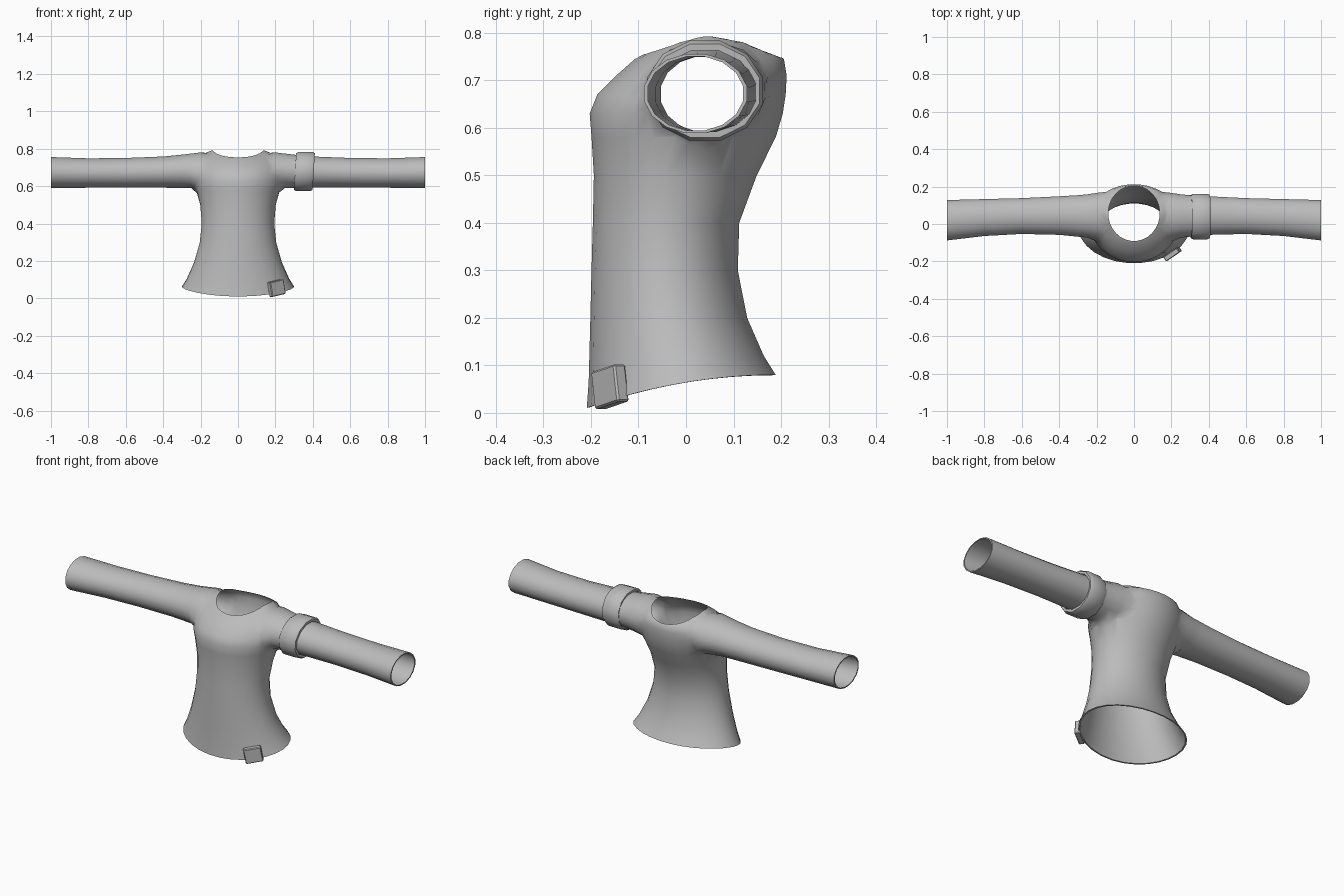
import bpy, bmesh, math
from mathutils import Vector, Matrix

if "Cube" in bpy.data.objects:
    bpy.data.objects.remove(bpy.data.objects["Cube"])


def flat_material(name, value):
    m = bpy.data.materials.new(name)
    m.use_nodes = True
    colour = (value, value, value, 1)
    m.diffuse_color = colour
    m.node_tree.nodes["Principled BSDF"].inputs["Base Color"].default_value = colour
    return m


cloth = flat_material("grey cloth", 0.5)
opening = flat_material("opening", 0.5)  # marks faces that become holes


def ellipse(centre, u, v, sides):
    return [centre + u * math.cos(a) + v * math.sin(a)
            for a in (2 * math.pi * (i + 0.5) / sides for i in range(sides))]


def inset(ring, factor):
    mid = sum(ring, Vector()) / len(ring)
    return [mid + (p - mid) * factor for p in ring]


def loft(name, rings, body_index=0, closed=False):
    """Skin a row of rings; ends get fans marked as openings, or join up."""
    bm = bmesh.new()
    rows = [[bm.verts.new(p) for p in r] for r in rings]
    pairs = list(zip(rows, rows[1:]))
    if closed:
        pairs.append((rows[-1], rows[0]))
    n = len(rows[0])
    for a, b in pairs:
        for i in range(n):
            j = (i + 1) % n
            bm.faces.new((a[i], a[j], b[j], b[i])).material_index = body_index
    if not closed:
        for row in (rows[0], rows[-1]):
            tip = bm.verts.new(sum((v.co for v in row), Vector()) / n)
            for i in range(n):
                bm.faces.new((row[i], row[(i + 1) % n], tip)).material_index = 1
    bmesh.ops.recalc_face_normals(bm, faces=bm.faces)
    me = bpy.data.meshes.new(name)
    bm.to_mesh(me)
    bm.free()
    me.materials.append(cloth)
    if not closed:
        me.materials.append(opening)
    ob = bpy.data.objects.new(name, me)
    bpy.context.collection.objects.link(ob)
    return ob


def activate(ob):
    bpy.ops.object.select_all(action="DESELECT")
    ob.select_set(True)
    bpy.context.view_layer.objects.active = ob


def combine(target, other, operation):
    mod = target.modifiers.new("join", "BOOLEAN")
    mod.operation, mod.solver, mod.object = operation, "EXACT", other
    activate(target)
    bpy.ops.object.modifier_apply(modifier=mod.name)
    bpy.data.objects.remove(other)


# Torso: height, half width, front, back, hem droop
torso = [(.08, .30, -.21, .19, 1), (.12, .274, -.206, .165, .8), (.2, .236, -.203, .13, .4),
         (.3, .206, -.2, .11, .1), (.4, .195, -.197, .113, 0), (.5, .203, -.195, .15, 0),
         (.58, .222, -.2, .19, 0), (.63, .235, -.204, .205, 0), (.67, .24, -.188, .211, 0),
         (.71, .235, -.148, .213, 0), (.745, .215, -.108, .207, 0),
         (.78, .17, -.04, .15, 0), (.795, .13, 0, .09, 0)]
rings = []
for z, w, front, back, droop in torso:
    ring = ellipse(Vector((0, (front + back) / 2, z)), Vector((w, 0, 0)),
                   Vector((0, (back - front) / 2, 0)), 28)
    for p in ring:
        p.z -= 0.07 * droop * ((0.19 - p.y) / 0.4) ** 2
    rings.append(ring)
rings.insert(0, inset(rings[0], 0.97))
shirt = loft("shirt", rings)

# Sleeves: distance out, front, back, bottom, top
sleeve = [(.1, -.04, .13, .62, .74), (.14, -.08, .17, .59, .775), (.2, -.095, .182, .572, .782),
          (.25, -.08, .166, .587, .776), (.3, -.07, .156, .588, .77), (.4, -.06, .15, .59, .76),
          (.6, -.055, .14, .59, .752), (.8, -.066, .135, .59, .75), (1, -.09, .13, .587, .757)]
for side in (-1, 1):
    rings = [ellipse(Vector((side * x, (f + b) / 2, (lo + hi) / 2)),
                     Vector((0, (b - f) / 2, 0)), Vector((0, 0, (hi - lo) / 2)), 16)
             for x, f, b, lo, hi in sleeve]
    rings.append(inset(rings[-1], 0.93))
    combine(shirt, loft("sleeve", rings), "UNION")

# Neck opening
rings = [ellipse(Vector((0, .057, z)), Vector((.138, 0, 0)), Vector((0, .148, 0)), 28)
         for z in (.7, .9)]
combine(shirt, loft("neck_cutter", rings, body_index=1), "DIFFERENCE")

# Open the ends and soften the shoulder seams
bm = bmesh.new()
bm.from_mesh(shirt.data)
bmesh.ops.delete(bm, geom=[f for f in bm.faces if f.material_index == 1], context="FACES")
bmesh.ops.remove_doubles(bm, verts=bm.verts, dist=0.002)
seam = [v for v in bm.verts if 0.14 < abs(v.co.x) < 0.3 and v.co.z > 0.5 and not v.is_boundary
        and any(e.calc_face_angle(0) > 0.4 for e in v.link_edges)]
for _ in range(3):
    bmesh.ops.smooth_vert(bm, verts=seam, factor=0.5,
                          use_axis_x=True, use_axis_y=True, use_axis_z=True)
bm.to_mesh(shirt.data)
bm.free()
shirt.data.materials.pop(index=1)
bpy.data.materials.remove(opening)

# Arm band: a thick, slightly leaning ring with bevelled rims
rings = []
for x, ry, rz in ((.305, .106, .088), (.305, .119, .102), (.318, .126, .109),
                  (.392, .126, .109), (.405, .119, .102), (.405, .106, .088)):
    ring = ellipse(Vector((x, .04, .678)), Vector((0, ry, 0)), Vector((0, 0, rz)), 12)
    for p in ring:
        p.x += (p.z - .678) * 0.06
    rings.append(ring)
band = loft("arm_band", rings, closed=True)

# Hem tag: a small tilted block clipped over the hem
bm = bmesh.new()
bmesh.ops.create_cube(bm, size=1, matrix=Matrix.Diagonal((.09, .03, .08, 1)))
bmesh.ops.bevel(bm, geom=bm.edges[:], offset=0.004, segments=1, affect="EDGES")
me = bpy.data.meshes.new("hem_tag")
bm.to_mesh(me)
bm.free()
me.materials.append(cloth)
tag = bpy.data.objects.new("hem_tag", me)
bpy.context.collection.objects.link(tag)
tag.location = (.206, -.16, .055)
tag.rotation_euler = (0, -.19, .6)

for ob, angle in ((shirt, 70), (band, 35), (tag, 30)):
    activate(ob)
    bpy.ops.object.shade_smooth_by_angle(angle=math.radians(angle))
